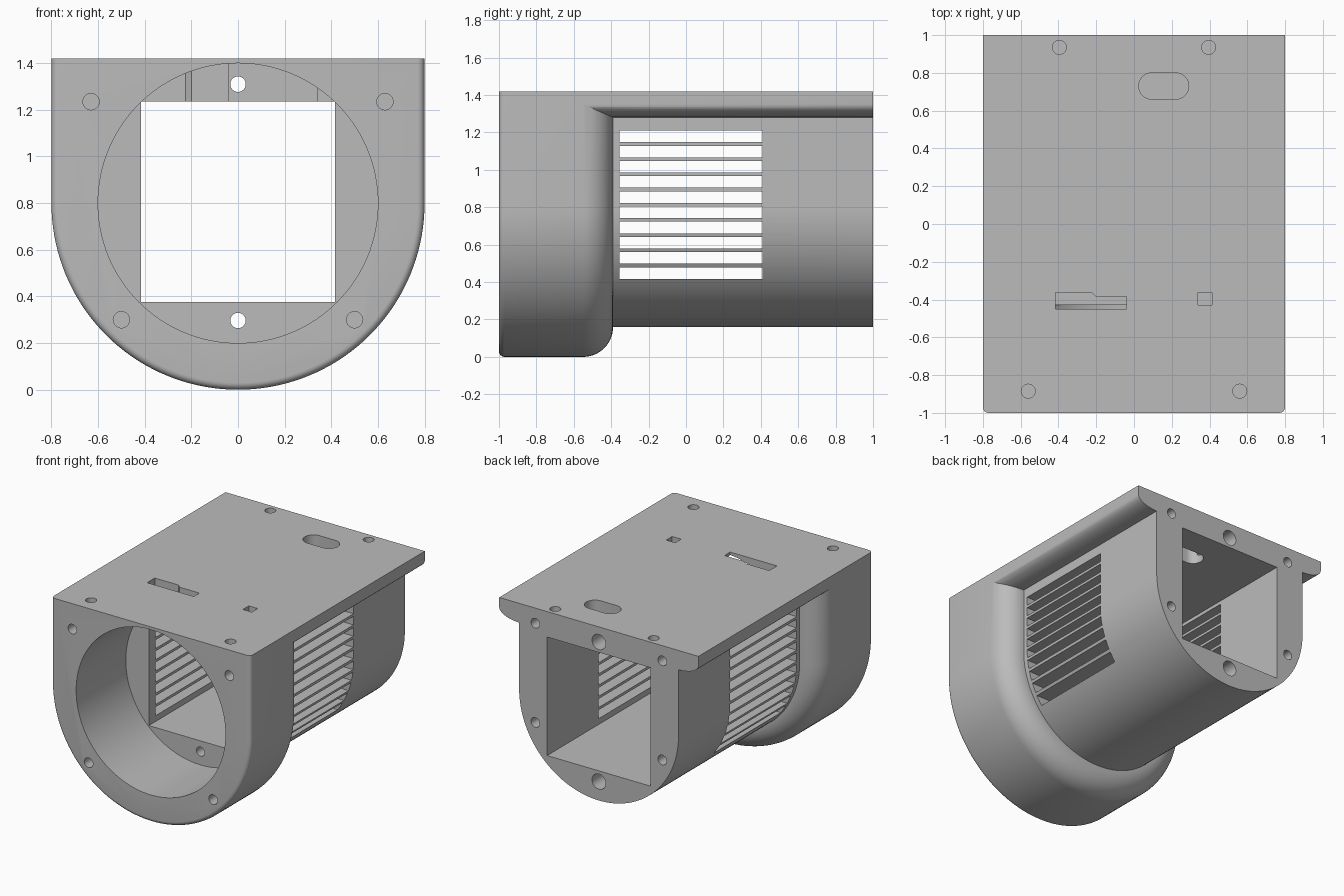
import bpy, bmesh, math
from math import sin, cos, pi

if "Cube" in bpy.data.objects:
    bpy.data.objects.remove(bpy.data.objects["Cube"])

TOP, MID, R_COLLAR, R_BODY = 1.42, 0.8, 0.8, 0.64
FRONT, BACK, BORE_END = -1.0, 1.0, -0.43

grey = bpy.data.materials.new("plain grey")
grey.use_nodes = True
grey.diffuse_color = (0.5, 0.5, 0.5, 1)
grey.node_tree.nodes["Principled BSDF"].inputs["Base Color"].default_value = (0.5, 0.5, 0.5, 1)


def loft(name, rings):
    """Skin matching closed rings of points and cap both ends."""
    bm = bmesh.new()
    loops = [[bm.verts.new(p) for p in ring] for ring in rings]
    n = len(loops[0])
    for a, b in zip(loops, loops[1:]):
        for i in range(n):
            j = (i + 1) % n
            bm.faces.new((a[i], a[j], b[j], b[i]))
    bm.faces.new(loops[0])
    bm.faces.new(loops[-1])
    bmesh.ops.recalc_face_normals(bm, faces=bm.faces)
    mesh = bpy.data.meshes.new(name)
    bm.to_mesh(mesh)
    bm.free()
    ob = bpy.data.objects.new(name, mesh)
    bpy.context.collection.objects.link(ob)
    mesh.materials.append(grey)
    return ob


def along_y(name, profile, y0, y1):
    return loft(name, [[(x, y, z) for x, z in profile] for y in (y0, y1)])


def along_z(name, profile, z0, z1):
    return loft(name, [[(x, y, z) for x, y in profile] for z in (z0, z1)])


def circle(cx, cy, r, n=32):
    return [(cx + r * cos(2 * pi * i / n), cy + r * sin(2 * pi * i / n)) for i in range(n)]


def rect(x0, x1, y0, y1):
    return [(x0, y0), (x1, y0), (x1, y1), (x0, y1)]


def half_round(r, n=72):
    """Lower semicircle from +x round to -x."""
    return [(r * cos(pi * i / n), MID - r * sin(pi * i / n)) for i in range(n + 1)]


def combine(target, tool, operation):
    mod = target.modifiers.new("combine", "BOOLEAN")
    mod.operation, mod.solver, mod.object = operation, "EXACT", tool
    bpy.context.view_layer.objects.active = target
    bpy.ops.object.modifier_apply(modifier=mod.name)
    bpy.data.objects.remove(tool)


# Rear body with the overhanging top plate, rounded under its long edges
edge = [(R_BODY + 0.16 * sin(t), 1.35 - 0.07 * cos(t))
        for t in [pi / 2 * i / 10 for i in range(11)]]
right_side = [(0.8, TOP)] + edge[::-1]
profile = right_side + half_round(R_BODY) + [(-x, z) for x, z in right_side[::-1]]
housing = along_y("fan_duct_housing", profile, -0.6, BACK)

# Front collar: small round at the front rim, large round at the back
steps = []
for i in range(7):
    t = pi / 2 * i / 6
    steps.append((FRONT + 0.03 * (1 - cos(t)), 0.03 * (1 - sin(t))))
for i in range(15):
    t = pi / 2 * i / 14
    steps.append((-0.55 + 0.16 * sin(t), 0.16 * (1 - cos(t))))
rings = []
for y, inset in steps:
    r = R_COLLAR - inset
    outline = [(r, TOP)] + half_round(r) + [(-r, TOP)]
    rings.append([(x, y, z) for x, z in outline])
combine(housing, loft("collar", rings), "UNION")

cutters = []

# Round front bore and square duct
cutters.append(along_y("bore", circle(0, MID, 0.6, 128), -1.1, BORE_END))
cutters.append(along_y("duct", rect(-0.415, 0.415, 0.375, 1.235), -0.6, 1.1))

# Side vents
for i in range(10):
    z = 1.21 - 0.0812 * i
    cutters.append(along_z("vent", rect(-0.75, 0.75, -0.355, 0.41), z - 0.062, z))

# Screw holes in the front, back and top
for s in (-1, 1):
    for x, z in ((0.63, 1.235), (0.5, 0.3)):
        cutters.append(along_y("front_hole", circle(s * x, z, 0.035), -1.1, -0.8))
    for z in (1.31, 0.59):
        cutters.append(along_y("back_hole", circle(s * 0.51, z, 0.035), 0.8, 1.1))
    for x, y in ((0.395, 0.935), (0.56, -0.885)):
        cutters.append(along_z("top_hole", circle(s * x, y, 0.037), 1.27, 1.5))

# Long bolt holes, wider at the back
for z in (1.31, 0.297):
    cutters.append(along_y("bolt_hole", circle(0, z, 0.033), -0.5, 1.1))
    cutters.append(along_y("bolt_recess", circle(0, z, 0.055), 0.8, 1.1))

# Top openings: cable slot, stepped slot and small square slot
cable = []
for i in range(34):
    k = i if i < 17 else i - 1
    t = -pi / 2 + pi * k / 16
    cable.append(((0.22 if i < 17 else 0.095) + 0.07 * cos(t), 0.73 + 0.07 * sin(t)))
cutters.append(along_z("cable_slot", cable, 1.2, 1.5))
stepped = [(-0.415, -0.45), (-0.04, -0.45), (-0.04, -0.385),
           (-0.2, -0.385), (-0.225, -0.362), (-0.415, -0.362)]
cutters.append(along_z("stepped_slot", stepped, 1.2, 1.5))
cutters.append(along_z("square_slot", rect(0.34, 0.412, BORE_END, -0.362), 1.2, 1.5))

for cutter in cutters:
    combine(housing, cutter, "DIFFERENCE")

bpy.ops.object.select_all(action="DESELECT")
housing.select_set(True)
bpy.context.view_layer.objects.active = housing
bpy.ops.object.shade_smooth_by_angle(angle=math.radians(25))
